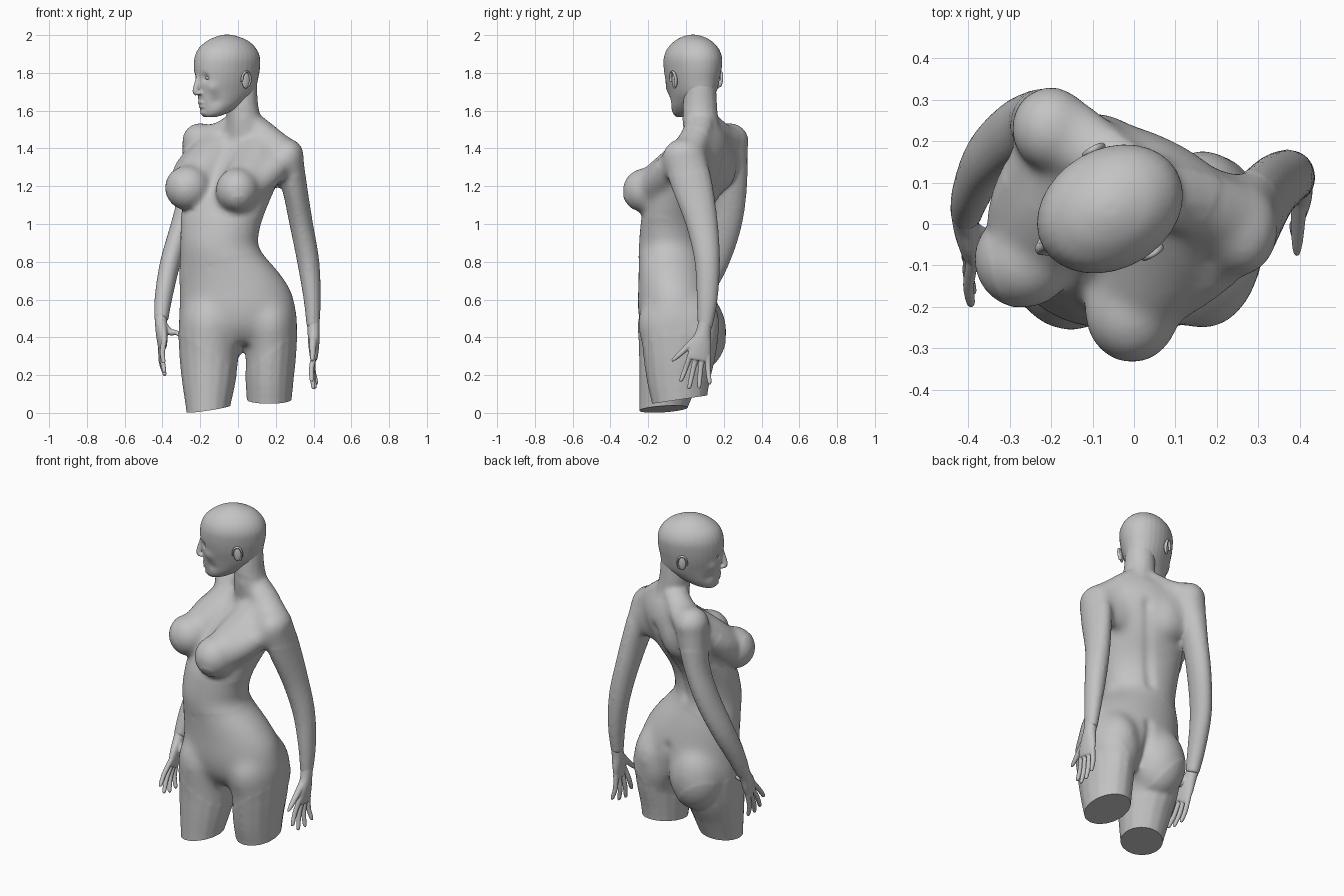
import bpy, bmesh, math
from mathutils import Vector, Matrix

if "Cube" in bpy.data.objects:
    bpy.data.objects.remove(bpy.data.objects["Cube"])

grey = bpy.data.materials.new("plain_grey")
grey.use_nodes = True
grey.diffuse_color = (0.55, 0.55, 0.55, 1)
grey.node_tree.nodes["Principled BSDF"].inputs["Base Color"].default_value = (0.55, 0.55, 0.55, 1)


def spline(keys, steps=4):
    """Smooth in-between values for a list of equal-length tuples."""
    out = []
    for i in range(len(keys) - 1):
        a, b, c, d = (keys[min(max(j, 0), len(keys) - 1)] for j in range(i - 1, i + 3))
        for s in range(steps):
            t = s / steps
            out.append(tuple(0.5 * (2 * q + (r - p) * t + (2 * p - 5 * q + 4 * r - u) * t * t
                                    + (3 * q - p - 3 * r + u) * t ** 3)
                             for p, q, r, u in zip(a, b, c, d)))
    return out + [tuple(keys[-1])]


def skin(bm, rings):
    """Join rings of points into a closed shape."""
    loops = [[bm.verts.new(p) for p in ring] for ring in rings]
    n = len(loops[0])
    for a, b in zip(loops, loops[1:]):
        for i in range(n):
            bm.faces.new((a[i], a[(i + 1) % n], b[(i + 1) % n], b[i]))
    bm.faces.new(loops[0][::-1])
    bm.faces.new(loops[-1])


def stack(bm, keys, n=32):
    """Level ellipses: x, y, z, half width, half depth, turn in degrees."""
    rings = []
    for x, y, z, w, d, turn in spline(keys):
        m = Matrix.Rotation(-math.radians(turn), 3, 'Z')
        rings.append([Vector((x, y, z)) + m @ Vector((w * math.cos(k * math.tau / n),
                      d * math.sin(k * math.tau / n), 0)) for k in range(n)])
    skin(bm, rings)


def tube(bm, keys, side=(1, 0, 0), n=16):
    """Limb along a path: x, y, z, radius along side, radius across."""
    pts = spline(keys)
    rings = []
    for i, p in enumerate(pts):
        a, b = pts[max(i - 1, 0)], pts[min(i + 1, len(pts) - 1)]
        t = (Vector(b[:3]) - Vector(a[:3])).normalized()
        u = Vector(side)
        u = (u - t * u.dot(t)).normalized()
        v = t.cross(u)
        rings.append([Vector(p[:3]) + u * p[3] * math.cos(k * math.tau / n)
                      + v * p[4] * math.sin(k * math.tau / n) for k in range(n)])
    skin(bm, rings)


def ball(bm, centre, radii):
    bmesh.ops.create_uvsphere(bm, u_segments=28, v_segments=16, radius=1,
                              matrix=Matrix.Translation(centre) @ Matrix.Diagonal((*radii, 1)))


def finish(bm, name, voxel=0, smooth=0, edit=None, matrix=None):
    """Fuse the pieces, sculpt them and make the object."""
    bmesh.ops.recalc_face_normals(bm, faces=bm.faces)
    me = bpy.data.meshes.new(name)
    bm.to_mesh(me)
    bm.free()
    ob = bpy.data.objects.new(name, me)
    bpy.context.collection.objects.link(ob)
    bpy.ops.object.select_all(action='DESELECT')
    ob.select_set(True)
    bpy.context.view_layer.objects.active = ob
    if voxel:
        r = ob.modifiers.new("Fuse", 'REMESH')
        r.mode, r.voxel_size = 'VOXEL', voxel
        s = ob.modifiers.new("Soften", 'SMOOTH')
        s.factor, s.iterations = 0.5, smooth
        bpy.ops.object.convert(target='MESH')
    me = ob.data
    if edit:
        b = bmesh.new()
        b.from_mesh(me)
        edit(b)
        b.to_mesh(me)
        b.free()
    if matrix:
        me.transform(matrix)
    me.materials.clear()
    me.materials.append(grey)
    bpy.ops.object.shade_smooth_by_angle(angle=math.radians(40))


def dent(b, centre, radius, push):
    """Soft push of the surface around a point."""
    for v in b.verts:
        d = (v.co - Vector(centre)).length / radius
        if d < 3:
            v.co += Vector(push) * math.exp(-d * d)


def blend(b, centre, radius, times):
    """Melt the joins between parts inside a sphere."""
    verts = [v for v in b.verts if (v.co - Vector(centre)).length < radius]
    for _ in range(times):
        bmesh.ops.smooth_vert(b, verts=verts, factor=.5, use_axis_x=True, use_axis_y=True, use_axis_z=True)


# Torso, turned at the chest
body = bmesh.new()
stack(body, [(0, -.03, .37, .25, .15, 0), (0, -.04, .45, .313, .195, 3), (-.002, -.045, .55, .31, .21, 5),
             (-.015, -.05, .65, .297, .203, 6), (-.048, -.06, .75, .264, .19, 9),
             (-.095, -.075, .87, .212, .172, 14), (-.095, -.07, .97, .214, .167, 20),
             (-.075, -.047, 1.07, .232, .17, 24), (-.035, .01, 1.2, .25, .177, 26),
             (.015, .07, 1.34, .262, .15, 25), (.035, .11, 1.43, .23, .105, 24), (.04, .11, 1.5, .14, .08, 24)])
# Bust and chest muscles
across = (.91, -.41, 0)
tube(body, [(.1, .03, 1.44, .1, .055), (.065, -.075, 1.32, .12, .075), (.005, -.19, 1.19, .115, .1)], across)
tube(body, [(.26, -.04, 1.36, .06, .07), (.15, -.12, 1.26, .08, .08), (.03, -.18, 1.18, .09, .09)], (0, 0, 1))
ball(body, (-.005, -.212, 1.178), (.116, .126, .12))
tube(body, [(-.11, .12, 1.44, .1, .055), (-.19, .02, 1.32, .115, .075), (-.25, -.06, 1.2, .112, .1)], across)
tube(body, [(-.21, .19, 1.38, .06, .07), (-.265, .06, 1.27, .08, .08), (-.27, -.05, 1.19, .09, .09)], (0, 0, 1))
ball(body, (-.265, -.085, 1.192), (.121, .12, .12))
# Shoulder blades
ball(body, (-.1, .19, 1.32), (.12, .08, .15))
ball(body, (.18, .07, 1.32), (.1, .065, .14))
# Seat
ball(body, (.163, .022, .43), (.145, .155, .22))
ball(body, (-.12, .052, .43), (.165, .165, .215))
# Thighs, trimmed later
tube(body, [(-.13, -.06, .7, .08, .1), (-.152, -.05, .52, .156, .205), (-.152, -.06, .33, .16, .195),
            (-.155, -.095, .17, .143, .157), (-.16, -.125, .02, .116, .125), (-.16, -.135, -.06, .108, .115)])
tube(body, [(.13, -.05, .7, .08, .1), (.162, -.04, .52, .145, .216), (.174, -.035, .35, .137, .2),
            (.167, -.04, .18, .128, .17), (.165, -.035, .05, .118, .145), (.165, -.03, -.04, .112, .135)])
# Neck and the slopes to the shoulders
tube(body, [(.04, .1, 1.42, .12, .1), (.034, .077, 1.53, .095, .097), (.022, .074, 1.62, .086, .092),
            (.016, .076, 1.74, .085, .083)])
tube(body, [(.05, .08, 1.57, .05, .07), (.14, .055, 1.474, .068, .085), (.26, .0, 1.37, .077, .095)], (0, 0, 1))
tube(body, [(.0, .11, 1.55, .05, .07), (-.09, .17, 1.477, .066, .085), (-.19, .23, 1.445, .077, .095)], (0, 0, 1))
# Arms
ball(body, (.256, -.01, 1.365), (.094, .115, .09))
tube(body, [(.256, -.015, 1.37, .09, .118), (.298, .034, 1.2, .068, .108), (.335, .085, 1.0, .062, .085),
            (.372, .113, .8, .059, .068), (.393, .112, .6, .046, .056), (.397, .1, .45, .034, .04)])
ball(body, (-.2, .23, 1.44), (.097, .103, .096))
tube(body, [(-.2, .23, 1.43, .096, .1), (-.24, .24, 1.2, .067, .084), (-.295, .215, 1.0, .06, .081),
            (-.357, .155, .8, .055, .073), (-.393, .075, .62, .048, .057), (-.407, .02, .49, .038, .042)])


def sculpt_body(b):
    blend(b, (0, -.05, .55), .34, 45)
    blend(b, (-.03, -.05, 1.3), .32, 22)
    blend(b, (.05, .17, 1.3), .24, 25)
    blend(b, (-.19, .2, 1.42), .17, 16)
    blend(b, (.24, 0, 1.37), .16, 20)
    # Groove of the spine
    for x, y, z in spline([(-.045, .1, .9), (-.03, .1, .98), (-.005, .12, 1.08),
                           (.04, .17, 1.2), (.07, .2, 1.34)], 5):
        dent(b, (x, y, z), .03, (-.002, -.006, 0))
    # Cleft of the seat
    for x, y, z in spline([(.02, .17, .6), (.025, .16, .5), (.03, .13, .42), (.03, .1, .36)], 3):
        dent(b, (x, y, z), .028, (0, -.01, 0))
    # Navel
    dent(b, (-.152, -.25, .77), .014, (0, .016, 0))
    # Flat cuts through the thighs
    for sign, point, normal in [(-1, (-.25, -.22, 0), (.15, .06, -1)), (1, (.16, -.17, .05), (0, .15, -1))]:
        faces = [f for f in b.faces if f.calc_center_median().z < .25
                 and (f.calc_center_median().x - .02) * sign > 0]
        geom = set(faces) | {e for f in faces for e in f.edges} | {v for f in faces for v in f.verts}
        bmesh.ops.bisect_plane(b, geom=list(geom), plane_co=point, plane_no=normal, clear_outer=True)
        bmesh.ops.holes_fill(b, edges=[e for e in b.edges if e.is_boundary], sides=0)


finish(body, "body", .01, 8, sculpt_body)

# Head, built facing forwards and then turned to its right
turned = Matrix.Translation((-.06, .035, 0)) @ Matrix.Rotation(math.radians(-60), 4, 'Z')
head = bmesh.new()
profile = [(1.566, -.135, -.07, .035), (1.585, -.148, -.01, .063), (1.62, -.155, .06, .085), (1.66, -.163, .125, .1),
           (1.70, -.168, .163, .113), (1.76, -.177, .175, .13), (1.82, -.184, .186, .141), (1.88, -.179, .186, .144),
           (1.93, -.156, .164, .126), (1.97, -.108, .12, .09), (1.992, -.058, .065, .052), (2.002, -.02, .025, .018)]
stack(head, [(0, (f + k) / 2, z, w, (k - f) / 2, 0) for z, f, k, w in profile])
tube(head, [(0, -.168, 1.785, .011, .016), (0, -.183, 1.735, .014, .016), (0, -.19, 1.702, .018, .016),
            (0, -.18, 1.685, .018, .012)])
ball(head, (0, -.153, 1.642), (.03, .018, .01))
ball(head, (0, -.149, 1.622), (.027, .018, .01))
ball(head, (0, -.13, 1.592), (.034, .026, .022))
for s in (-1, 1):
    ball(head, (s * .018, -.175, 1.692), (.01, .013, .009))


def sculpt_head(b):
    for s in (-1, 1):
        dent(b, (s * .05, -.165, 1.773), .022, (0, .015, 0))
        dent(b, (s * .075, -.125, 1.72), .03, (s * .005, -.008, 0))
        dent(b, (s * .075, -.11, 1.65), .03, (-s * .006, .004, 0))
    dent(b, (0, -.17, 1.632), .011, (0, .006, 0))


finish(head, "head", .006, 6, sculpt_head, turned)

# Eyes and ears
eyes, ears = bmesh.new(), bmesh.new()
for s in (-1, 1):
    ball(eyes, (s * .05, -.137, 1.773), (.023, .02, .011))
    ball(ears, (s * .133, .04, 1.76), (.01, .024, .042))
    tube(ears, [(s * (.135 + .01 * math.sin(math.radians(a / 1.6))), .038 + .026 * math.cos(math.radians(a - 50)),
                 1.762 + .044 * math.sin(math.radians(a - 50)), .008, .006) for a in range(0, 241, 30)], n=10)
finish(eyes, "eyes", matrix=turned)
finish(ears, "ears", matrix=turned)


def hand(name, wrist, along, side, thumb):
    """Palm, four spread fingers and a thumb; side points to the index finger."""
    bm = bmesh.new()
    along = Vector(along).normalized()
    side = Vector(side)
    side = (side - along * side.dot(along)).normalized()
    flat = along.cross(side)

    def at(l, s, f=0):
        return tuple(Vector(wrist) + along * l + side * s + flat * f)

    tube(bm, [(*at(-.05, 0), .036, .032), (*at(.03, 0), .04, .032), (*at(.1, .003), .056, .029),
              (*at(.17, .003), .06, .02), (*at(.185, .003), .052, .013)], side)
    for base, tip, length in [(.048, .075, .31), (.018, .028, .34), (-.012, -.022, .33), (-.042, -.072, .3)]:
        mid = (.16 + length) / 2
        tube(bm, [(*at(.15, base), .015, .015), (*at(mid, (base + tip) / 2, .008 + base * .2), .014, .014),
                  (*at(length - .01, tip, base * .4), .011, .011), (*at(length, tip, base * .4), .005, .005)], side, 10)
    l, s, f = thumb
    tube(bm, [(*at(.05, .015, f * .1), .024, .022), (*at(.05 + l * .3, s * .45, f * .45), .019, .018),
              (*at(l - .03, s * .82, f * .82), .014, .013), (*at(l, s, f), .007, .007)], flat + side * .3, 10)
    finish(bm, name, .004, 3)


hand("left_hand", (.4, .098, .46), (.01, -.16, -1), (.08, -1, 0), (.21, .14, .02))
hand("right_hand", (-.409, .02, .5), (.06, -.47, -.88), (.2, -.95, 0), (.13, .04, -.09))
